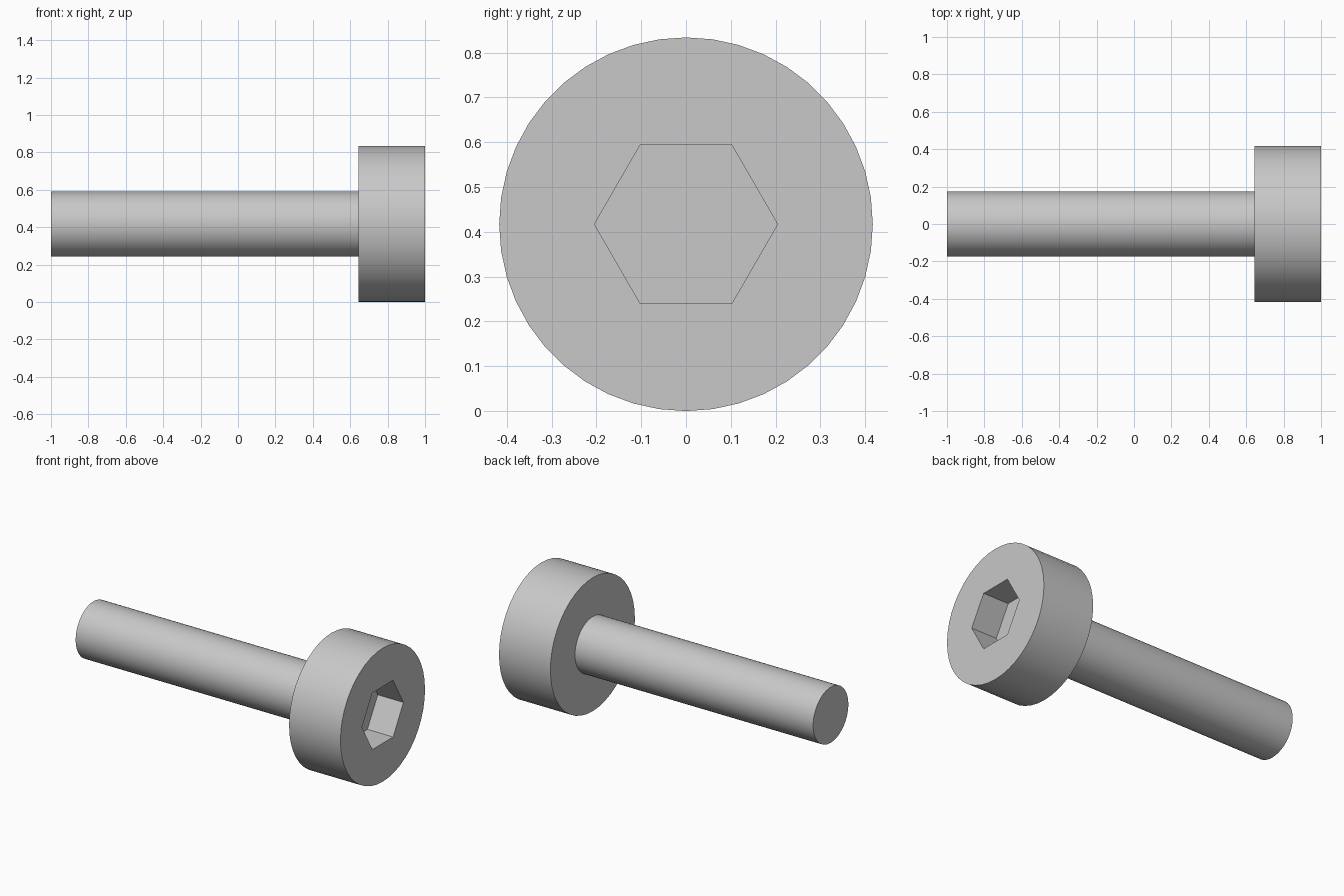
import bpy
import math

cube = bpy.data.objects.get("Cube")
if cube:
    bpy.data.objects.remove(cube, do_unlink=True)

HEAD_RADIUS = 0.417
SHAFT_RADIUS = 0.174
SOCKET_RADIUS = 0.2044
HEAD_START = 0.645
SOCKET_FLOOR = 0.8225

# Plain steel grey
steel = bpy.data.materials.new("steel_grey")
steel.use_nodes = True
colour = (0.58, 0.58, 0.58, 1.0)
steel.diffuse_color = colour
steel.node_tree.nodes["Principled BSDF"].inputs["Base Color"].default_value = colour


def rod(name, radius, x_start, x_end, sides):
    """Prism lying along x, with its corners at +y and -y."""
    bpy.ops.mesh.primitive_cylinder_add(
        vertices=sides, radius=radius, depth=x_end - x_start,
        location=((x_start + x_end) / 2, 0, HEAD_RADIUS),
        rotation=(0, math.pi / 2, 0))
    obj = bpy.context.object
    obj.name = name
    obj.data.materials.append(steel)
    return obj


# Shaft, sunk a little into the head
shaft = rod("shaft", SHAFT_RADIUS, -1, HEAD_START + 0.05, 44)

# Head with a hexagonal socket cut to half its height
head = rod("head", HEAD_RADIUS, HEAD_START, 1, 44)
cutter = rod("socket_cutter", SOCKET_RADIUS, SOCKET_FLOOR, 1.1, 6)
cutter.hide_render = True

cut = head.modifiers.new("socket", 'BOOLEAN')
cut.operation = 'DIFFERENCE'
cut.solver = 'EXACT'
cut.object = cutter
bpy.ops.object.select_all(action='DESELECT')
head.select_set(True)
bpy.context.view_layer.objects.active = head
bpy.ops.object.modifier_apply(modifier=cut.name)
bpy.data.objects.remove(cutter, do_unlink=True)

# Smooth round sides with crisp rims
for part in (shaft, head):
    bpy.ops.object.select_all(action='DESELECT')
    part.select_set(True)
    bpy.context.view_layer.objects.active = part
    bpy.ops.object.shade_smooth_by_angle(angle=math.radians(30))
